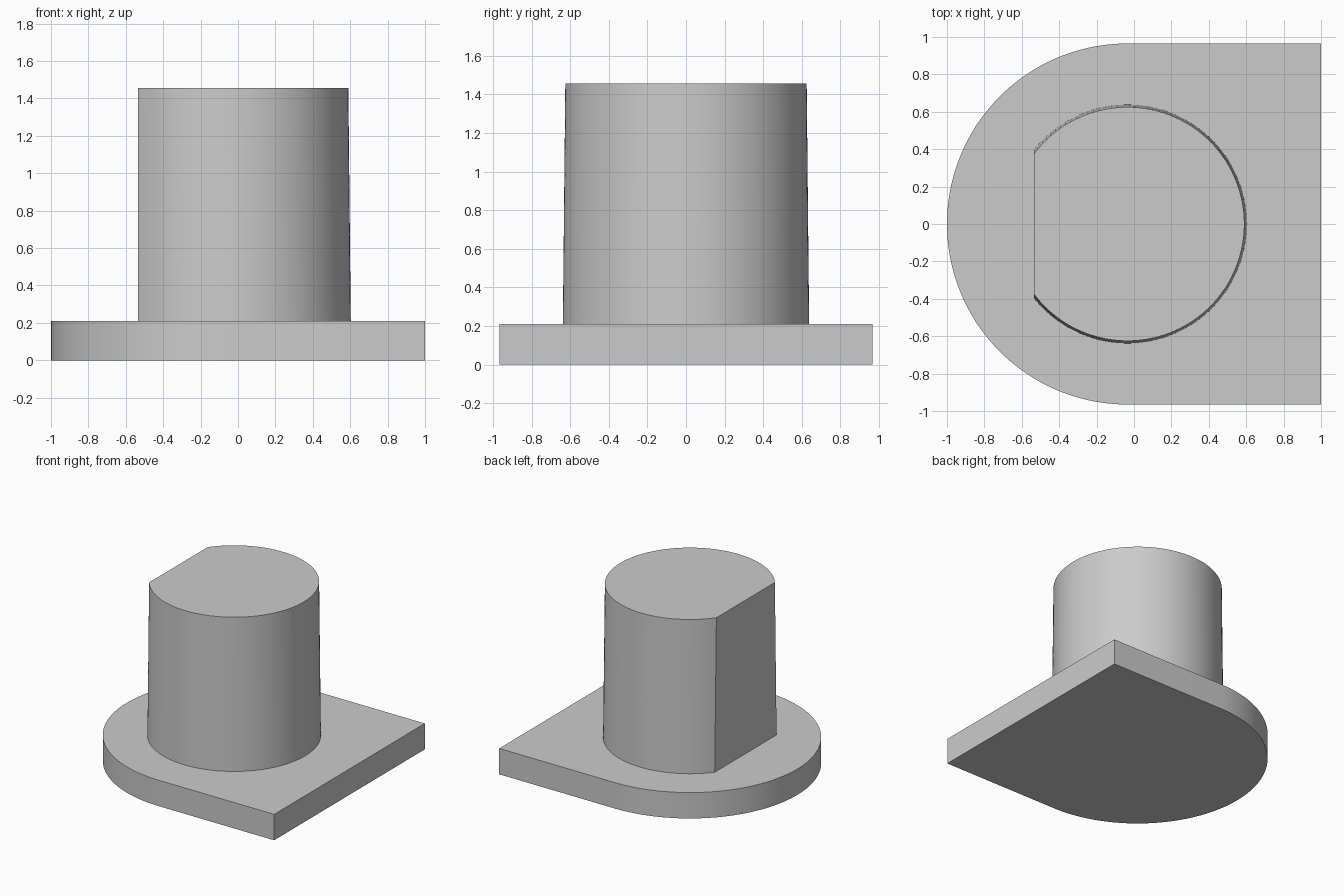
import bpy
import bmesh
from math import acos, cos, sin, pi, radians

cube = bpy.data.objects.get("Cube")
if cube:
    bpy.data.objects.remove(cube, do_unlink=True)

CENTRE_X = -0.035      # shared axis of the post and the rounded plate end
PLATE_R = 0.965
PLATE_TOP = 0.21
POST_TOP = 1.455
FLAT_OFFSET = 0.5      # distance from the axis to the post's flat side

grey = bpy.data.materials.new("plain grey")
grey.use_nodes = True
colour = (0.6, 0.6, 0.6, 1)
grey.diffuse_color = colour
grey.node_tree.nodes["Principled BSDF"].inputs["Base Color"].default_value = colour


def arc(radius, start, end, steps):
    """Points on a circle about the shared axis."""
    angles = [start + (end - start) * i / steps for i in range(steps + 1)]
    return [(CENTRE_X + radius * cos(a), radius * sin(a)) for a in angles]


def loft(name, lower, upper, z0, z1):
    """Closed solid between two matching outlines."""
    bm = bmesh.new()
    bottom = [bm.verts.new((x, y, z0)) for x, y in lower]
    top = [bm.verts.new((x, y, z1)) for x, y in upper]
    bm.faces.new(bottom[::-1])
    bm.faces.new(top)
    n = len(bottom)
    for i in range(n):
        j = (i + 1) % n
        bm.faces.new((bottom[i], bottom[j], top[j], top[i]))
    bmesh.ops.recalc_face_normals(bm, faces=bm.faces)
    mesh = bpy.data.meshes.new(name)
    bm.to_mesh(mesh)
    bm.free()
    mesh.materials.append(grey)
    obj = bpy.data.objects.new(name, mesh)
    bpy.context.collection.objects.link(obj)
    bpy.ops.object.select_all(action='DESELECT')
    obj.select_set(True)
    bpy.context.view_layer.objects.active = obj
    bpy.ops.object.shade_smooth_by_angle(angle=radians(30))
    return obj


def flatted_circle(radius):
    """Circle cut by a straight chord on the -x side."""
    half = acos(-FLAT_OFFSET / radius)
    return arc(radius, -half, half, 96)


# Base plate: square on one end, half round on the other
plate = arc(PLATE_R, pi / 2, 3 * pi / 2, 72) + [(1, -PLATE_R), (1, PLATE_R)]
loft("base_plate", plate, plate, 0, PLATE_TOP)

# Slightly tapered post with one upright flat, seated just into the plate
loft("post", flatted_circle(0.638), flatted_circle(0.625), PLATE_TOP - 0.01, POST_TOP)
